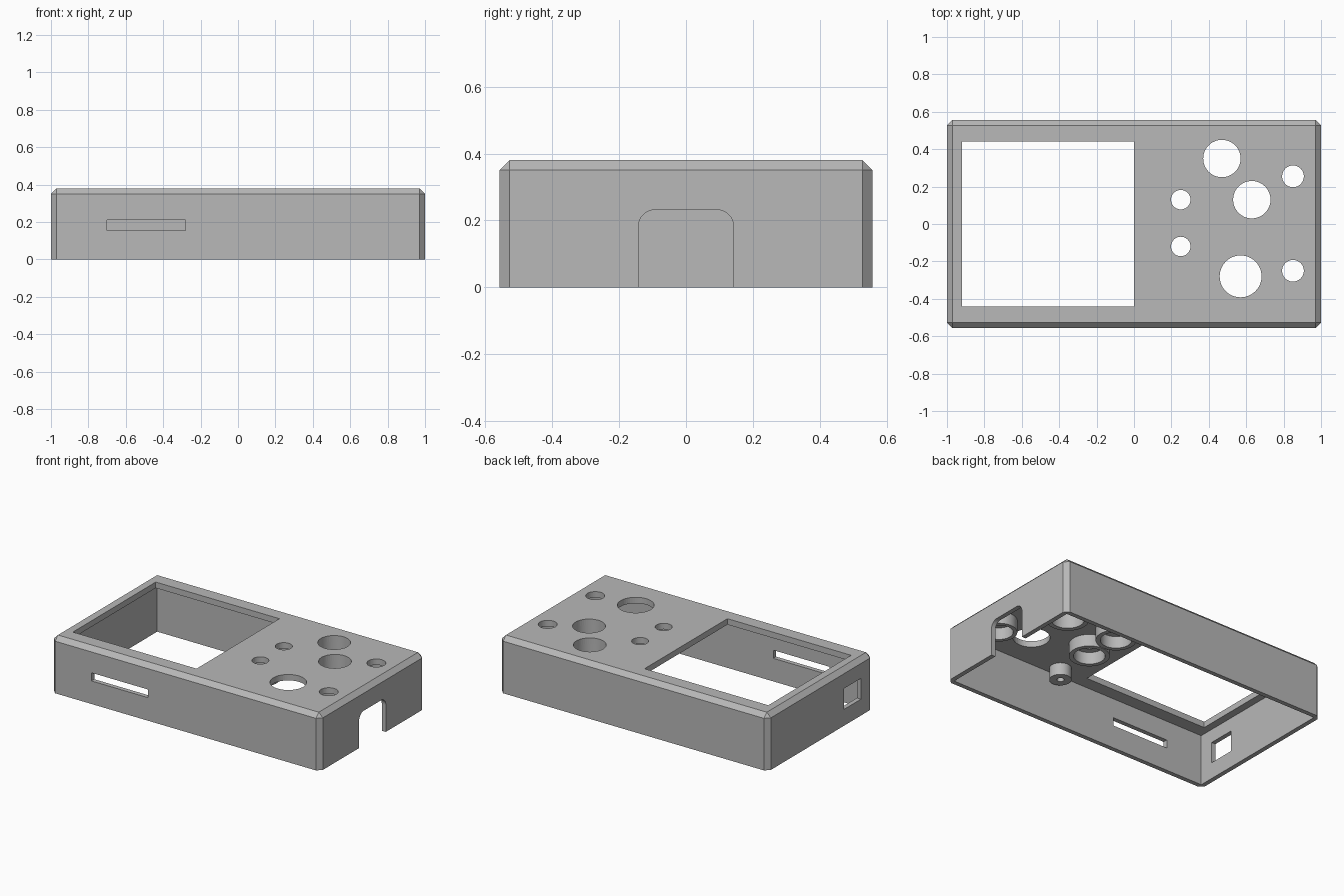
import bpy, bmesh, math
from mathutils import Matrix, Vector

old = bpy.data.objects.get("Cube")
if old:
    bpy.data.objects.remove(old, do_unlink=True)

grey = bpy.data.materials.new("plain grey plastic")
grey.use_nodes = True
colour = (0.48, 0.48, 0.48, 1)
grey.diffuse_color = colour
grey.node_tree.nodes["Principled BSDF"].inputs["Base Color"].default_value = colour

HALF_X, HALF_Y, HEIGHT = 1.0, 0.557, 0.38
WALL, CHAMFER = 0.03, 0.03
CEILING = HEIGHT - 0.04


def finish(bm, name):
    bmesh.ops.recalc_face_normals(bm, faces=bm.faces)
    mesh = bpy.data.meshes.new(name)
    bm.to_mesh(mesh)
    bm.free()
    mesh.materials.append(grey)
    obj = bpy.data.objects.new(name, mesh)
    bpy.context.collection.objects.link(obj)
    return obj


def box(name, low, high, bevel=0, segments=1, pick=None):
    bm = bmesh.new()
    low, high = Vector(low), Vector(high)
    size = high - low
    bmesh.ops.create_cube(bm, size=1, matrix=Matrix.Translation((low + high) / 2) @ Matrix.Diagonal((*size, 1)))
    if bevel:
        edges = [e for e in bm.edges if pick(e.verts[0].co, e.verts[1].co)]
        bmesh.ops.bevel(bm, geom=edges, offset=bevel, segments=segments,
                        profile=0.5, affect='EDGES')
    return finish(bm, name)


def drill(name, x, y, radius):
    bm = bmesh.new()
    bmesh.ops.create_cone(bm, cap_ends=True, segments=48, radius1=radius, radius2=radius,
                          depth=0.2, matrix=Matrix.Translation((x, y, HEIGHT)))
    return finish(bm, name)


def select_only(obj):
    bpy.ops.object.select_all(action='DESELECT')
    obj.select_set(True)
    bpy.context.view_layer.objects.active = obj


def cut(target, cutter):
    mod = target.modifiers.new("cut", 'BOOLEAN')
    mod.operation, mod.solver, mod.object = 'DIFFERENCE', 'EXACT', cutter
    select_only(target)
    bpy.ops.object.modifier_apply(modifier=mod.name)
    bpy.data.objects.remove(cutter, do_unlink=True)


def lathe(name, x, y, profile, closed):
    bm = bmesh.new()
    verts = [bm.verts.new((r, 0, z)) for r, z in profile]
    pairs = list(zip(verts, verts[1:])) + ([(verts[-1], verts[0])] if closed else [])
    edges = [bm.edges.new(p) for p in pairs]
    bmesh.ops.spin(bm, geom=verts + edges, cent=(0, 0, 0), axis=(0, 0, 1),
                   angle=math.tau, steps=48)
    bmesh.ops.remove_doubles(bm, verts=bm.verts, dist=0.0001)
    bmesh.ops.translate(bm, verts=bm.verts, vec=(x, y, 0))
    obj = finish(bm, name)
    select_only(obj)
    bpy.ops.object.shade_smooth_by_angle(angle=math.radians(35))
    return obj


# Chamfered case, open underneath
case = box("case_shell", (-HALF_X, -HALF_Y, 0), (HALF_X, HALF_Y, HEIGHT), CHAMFER,
           pick=lambda a, b: a.z + b.z > 0.1)
cut(case, box("cavity", (-HALF_X + WALL, -HALF_Y + WALL, -0.1),
              (HALF_X - WALL, HALF_Y - WALL, CEILING)))

# Screen window, card slot and side port
cut(case, box("screen_window", (-0.92, -0.44, 0.3), (0, 0.44, 0.5)))
cut(case, box("card_slot", (-0.7, -0.7, 0.155), (-0.28, -0.5, 0.21)))
cut(case, box("side_port", (-1.1, -0.43, 0.11), (-0.9, -0.25, 0.25)))

# Round-topped cable notch
cut(case, box("cable_notch", (0.9, -0.142, -0.1), (1.1, 0.142, 0.232), 0.05, 8,
              pick=lambda a, b: min(a.z, b.z) > 0 and abs(a.x - b.x) > 0.1))

# Control holes: x, y, hole radius, collar outer radius, collar inner radius
controls = [
    ("upper_knob", 0.47, 0.35, 0.1, 0.13, 0.1),
    ("middle_knob", 0.63, 0.13, 0.1, 0.13, 0.1),
    ("large_opening", 0.57, -0.28, 0.112, 0, 0),
    ("back_button", 0.25, 0.13, 0.052, 0.123, 0.095),
    ("front_button", 0.25, -0.12, 0.052, 0.123, 0.095),
    ("back_jack", 0.85, 0.255, 0.058, 0.11, 0.085),
    ("front_jack", 0.85, -0.25, 0.058, 0.11, 0.085),
]
for name, x, y, hole, outer, inner in controls:
    cut(case, drill(name + "_hole", x, y, hole))
    if outer:
        top, bottom = CEILING + 0.002, CEILING - 0.08
        lathe(name + "_collar", x, y,
              [(inner, top), (outer, top), (outer, bottom), (inner, bottom)], True)

# Screw posts with blind holes
for side, y in (("front", -0.45), ("back", 0.45)):
    top, bottom = CEILING + 0.002, CEILING - 0.08
    lathe(side + "_screw_post", 0.2, y,
          [(0, top), (0.067, top), (0.067, bottom), (0.022, bottom),
           (0.022, top - 0.02), (0, top - 0.02)], False)
